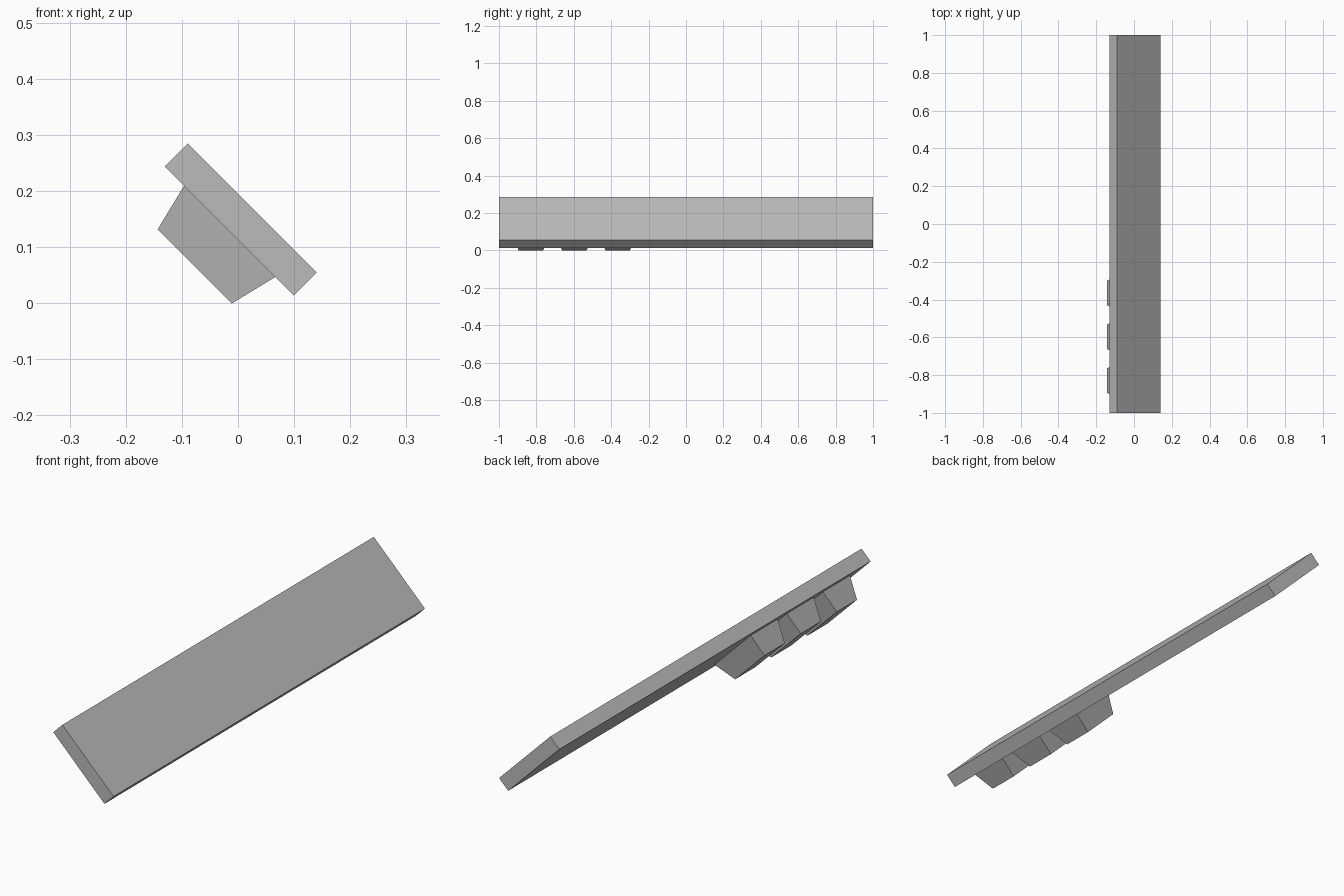
import bpy
import bmesh
from math import radians, sqrt
from mathutils import Matrix, Vector

cube = bpy.data.objects.get("Cube")
if cube:
    bpy.data.objects.remove(cube, do_unlink=True)

# Single flat grey
GREY = (0.5, 0.5, 0.5, 1.0)
grey = bpy.data.materials.new("plain_grey")
grey.use_nodes = True
grey.diffuse_color = GREY
grey.node_tree.nodes["Principled BSDF"].inputs["Base Color"].default_value = GREY

# The assembly leans 45 degrees about the y axis; local z is the plank normal
PLANK_CENTRE = Vector((0.005, 0, 0.149))
TILT = Matrix.Translation(PLANK_CENTRE) @ Matrix.Rotation(radians(45), 4, "Y")
WIDTH, THICK = 0.23 * sqrt(2), 0.058


def tapered_box(name, centre, size, inset=0.0):
    """Box in the tilted frame whose lower face is inset on all four sides."""
    bm = bmesh.new()
    bmesh.ops.create_cube(bm, size=1)
    for v in bm.verts:
        shrink = 2 * inset if v.co.z < 0 else 0
        v.co = Vector((v.co.x * (size[0] - shrink),
                       v.co.y * (size[1] - shrink),
                       v.co.z * size[2])) + Vector(centre)
    bm.transform(TILT)
    mesh = bpy.data.meshes.new(name)
    bm.to_mesh(mesh)
    bm.free()
    mesh.materials.append(grey)
    obj = bpy.data.objects.new(name, mesh)
    bpy.context.collection.objects.link(obj)
    return obj


# Long plank
tapered_box("plank", (0, 0, 0), (WIDTH, 2, THICK))

# Three tapered blocks on the underside, near the front end
DEPTH = 0.088
for i in range(3):
    tapered_box(f"block_{i + 1}",
                (0.001, -0.829 + 0.232 * i, -(THICK + DEPTH) / 2),
                (0.23, 0.173, DEPTH), inset=0.0215)
